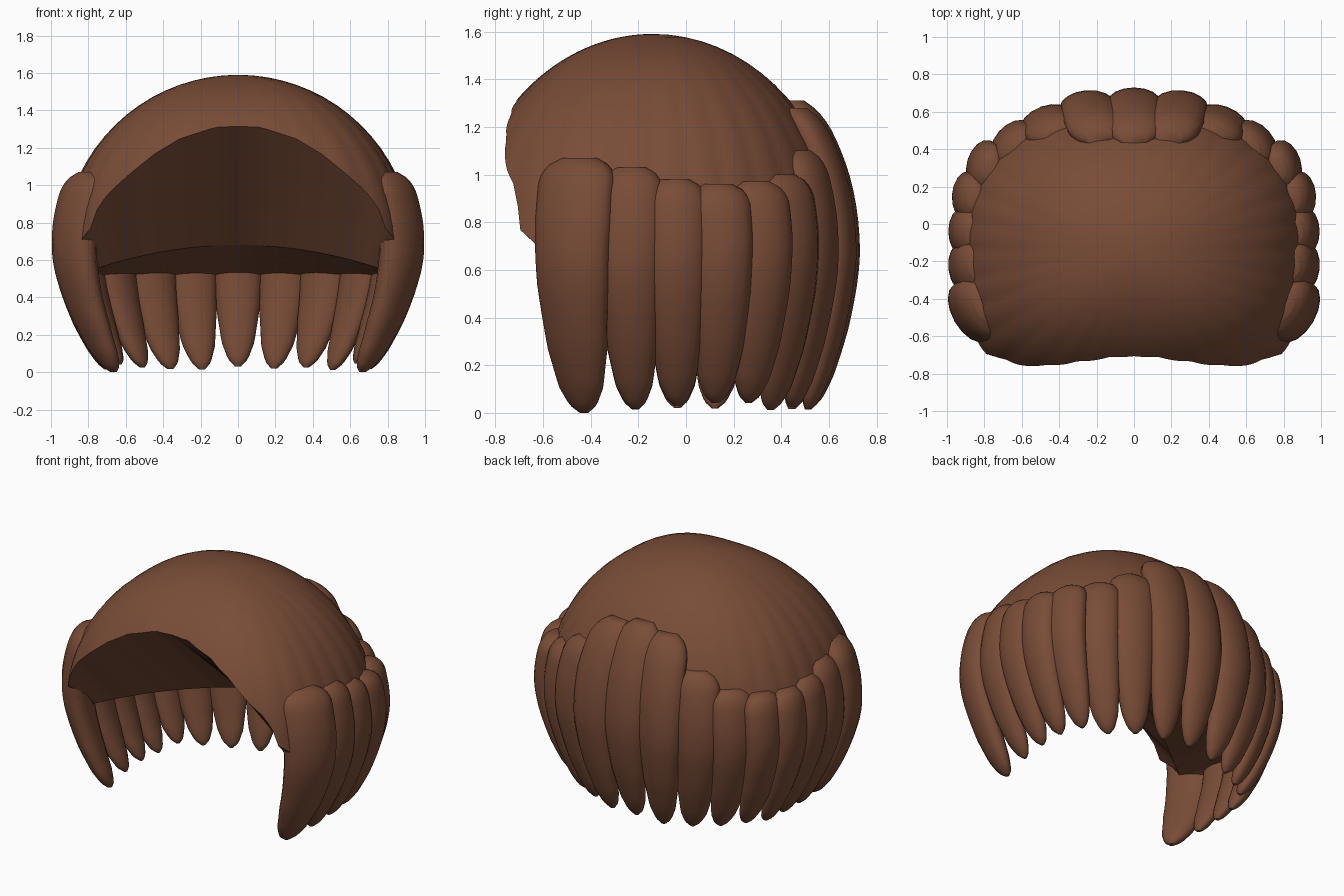
import bpy, bmesh, random
from math import sin, cos, pi, radians, sqrt
from mathutils import Vector

if "Cube" in bpy.data.objects:
    bpy.data.objects.remove(bpy.data.objects["Cube"])

random.seed(4)
brown = bpy.data.materials.new("brown_hair")
brown.diffuse_color = (0.19, 0.072, 0.038, 1)
brown.use_nodes = True
brown.node_tree.nodes["Principled BSDF"].inputs["Base Color"].default_value = brown.diffuse_color


def finish(bm, name, angle):
    bmesh.ops.recalc_face_normals(bm, faces=bm.faces)
    me = bpy.data.meshes.new(name)
    bm.to_mesh(me)
    bm.free()
    ob = bpy.data.objects.new(name, me)
    bpy.context.collection.objects.link(ob)
    me.materials.append(brown)
    bpy.ops.object.select_all(action='DESELECT')
    ob.select_set(True)
    bpy.context.view_layer.objects.active = ob
    bpy.ops.object.shade_smooth_by_angle(angle=radians(angle))
    return ob


def lerp_table(tab, t):
    for (a, u), (b, v) in zip(tab, tab[1:]):
        if t <= b:
            return u + (v - u) * (t - a) / (b - a)
    return tab[-1][1]


# Dome surface: rounded-box plan at the front, rounder at the back
def dome(th, ph):
    c, s = cos(th), sin(th)
    p, ry = (2.75, 0.805) if s < 0 else (2.2, 0.81)
    d = (abs(c) ** p + abs(s) ** p) ** (1 / p)
    groove = 1 - 0.008 * (1 - abs(sin(th * 16))) * sin(ph)
    z = 0.65 + 0.94 * cos(ph)
    r = sin(ph) / d * groove * (1 - 0.35 * max(0, 0.65 - z))
    return Vector((0.94 * r * c, -0.14 + ry * r * s, z))


# Face opening: arch height for a given x
ARCH = [(0, 1.315), (0.12, 1.31), (0.31, 1.25), (0.45, 1.165), (0.58, 1.06),
        (0.7, 0.95), (0.76, 0.86), (0.8, 0.7), (0.83, 0.52)]


def rim_angle(th):
    full = radians(98)
    if sin(th) > -0.3:
        return full
    ph = 0.4
    while ph < full:
        v = dome(th, ph)
        low = 0.52 + max(0, -0.42 - v.y) * 0.9
        if v.z < max(low, lerp_table(ARCH, abs(v.x))):
            return ph
        ph += 0.002
    return full


# Scalp cap with an underside that folds along a shallow bridge
N, M = 192, 20
bm = bmesh.new()
top = bm.verts.new((0, -0.14, 1.59))
rings = [[] for j in range(M)]
for i in range(N):
    th = 2 * pi * i / N
    end = rim_angle(th)
    for j in range(M):
        rings[j].append(bm.verts.new(dome(th, end * (j + 1) / M)))
for i in range(N):
    k = (i + 1) % N
    bm.faces.new((top, rings[0][i], rings[0][k]))
    for j in range(M - 1):
        bm.faces.new((rings[j][i], rings[j + 1][i], rings[j + 1][k], rings[j][k]))
under = []
for v in rings[-1]:
    x = max(-0.77, min(0.77, v.co.x * 0.92))
    q = abs(x) / 0.77
    under.append(bm.verts.new((x, 0.02 - 0.5 * q, 0.68 - 0.13 * q * q)))
for i in range(N):
    k = (i + 1) % N
    bm.faces.new((rings[-1][i], under[i], under[k], rings[-1][k]))
finish(bm, "scalp_cap", 40)

WIDTH = [(0, 0.45), (0.03, 0.8), (0.08, 0.98), (0.25, 1), (0.5, 0.93),
         (0.75, 0.76), (0.9, 0.56), (0.97, 0.34), (1, 0.1)]


# One hanging lock: flattened tapering tube following the head, then curling in
def lock(name, X, Y, ztop, half, thick, tip):
    n = Vector((abs(X) * X / 0.86, abs(Y) * Y / 0.44, 0)).normalized()
    tan = Vector((-n.y, n.x, 0))
    bm = bmesh.new()
    S, L, prev = 16, 30, None
    for j in range(L + 1):
        t = (1 - cos(pi * j / L)) / 2
        z = ztop + (tip - ztop) * t
        if z > 0.65:
            k = sqrt(1 - ((z - 0.65) / 0.94) ** 2)
            c = Vector((X * k, -0.14 + (Y + 0.14) * k, z)) + n * 0.1 * (1 - k)
        else:
            q = ((0.65 - z) / 0.65) ** 1.6
            c = Vector((X * (1 - 0.24 * q), Y * (1 - (0.2 if Y > 0 else 0.1) * q), z))
        w = lerp_table(WIDTH, t)
        ring = []
        for i in range(S):
            a = 2 * pi * i / S
            ring.append(bm.verts.new(c + tan * half * w * cos(a) + n * thick * w ** 0.8 * sin(a)))
        if prev:
            for i in range(S):
                k2 = (i + 1) % S
                bm.faces.new((prev[i], prev[k2], ring[k2], ring[i]))
        else:
            bm.faces.new(ring)
        prev = ring
    bm.faces.new(prev)
    finish(bm, name, 50)


# Locks from the back centre round to the front corner, mirrored
lock("back_lock_centre", 0, 0.65, 1.31, 0.155, 0.085, 0.03)
half_set = [(0.25, 0.635, 1.28, 0.155), (0.47, 0.55, 1.1, 0.15),
            (0.66, 0.44, 1.0, 0.14), (0.81, 0.32, 0.97, 0.135),
            (0.89, 0.15, 0.96, 0.135), (0.91, -0.04, 0.98, 0.135),
            (0.91, -0.235, 1.03, 0.14), (0.875, -0.475, 1.07, 0.18)]
for i, (x, y, z, w) in enumerate(half_set):
    last = i == len(half_set) - 1
    for side, sgn in (("right", 1), ("left", -1)):
        tip = 0.0 if last else random.uniform(0.01, 0.05)
        lock(f"{side}_lock_{i + 1}", sgn * x, y, z, w, 0.1 if last else 0.085, tip)
